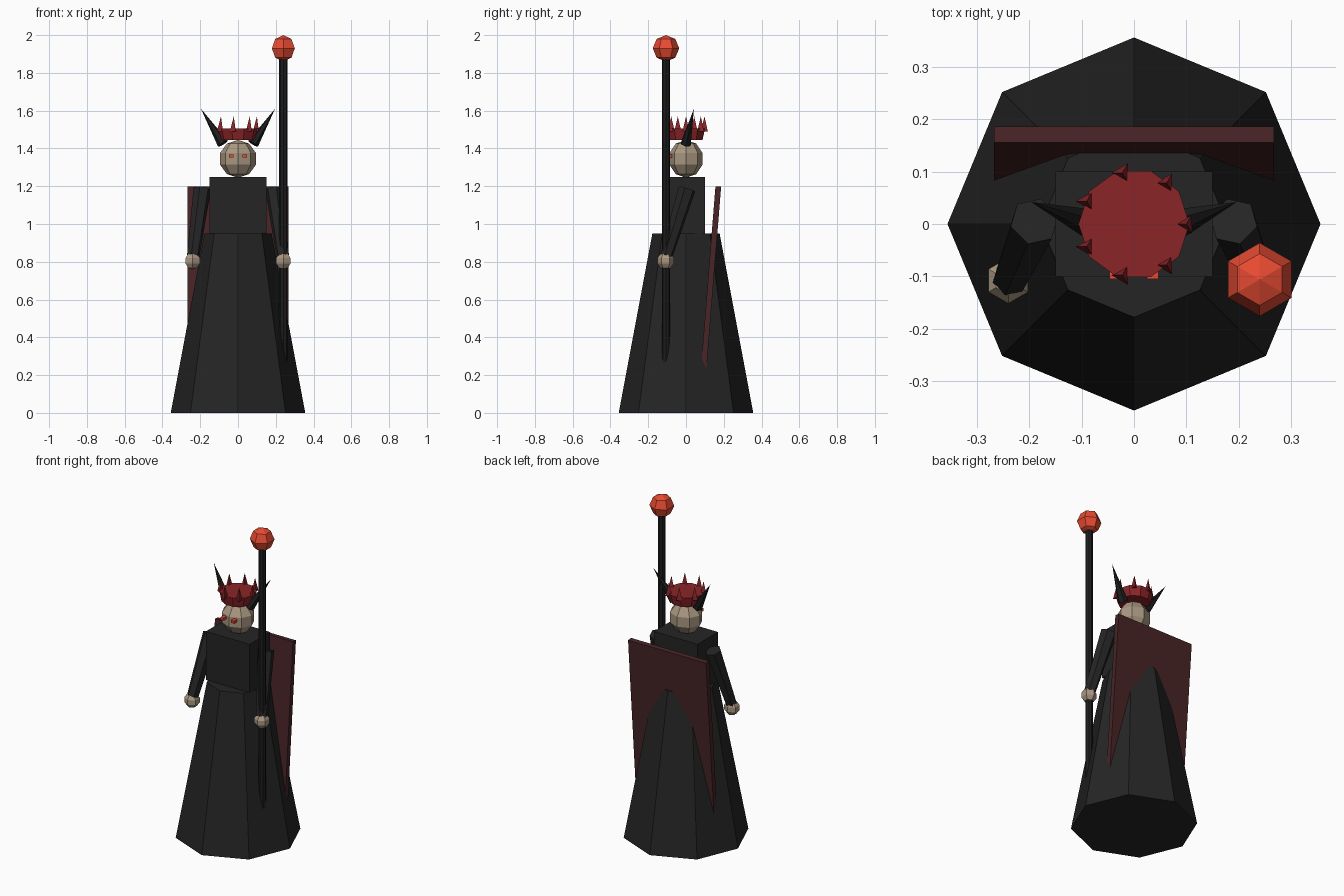
import bpy, bmesh, math
from mathutils import Vector, Matrix

if "Cube" in bpy.data.objects:
    bpy.data.objects.remove(bpy.data.objects["Cube"])


def material(name, r, g, b):
    m = bpy.data.materials.new(name)
    m.diffuse_color = (r, g, b, 1)
    m.use_nodes = True
    m.node_tree.nodes["Principled BSDF"].inputs["Base Color"].default_value = m.diffuse_color
    return m


black = material("black cloth", 0.018, 0.018, 0.018)
ebony = material("ebony", 0.012, 0.012, 0.013)
bone = material("bone", 0.40, 0.31, 0.22)
crimson = material("crimson", 0.26, 0.018, 0.021)
maroon = material("maroon cloth", 0.065, 0.018, 0.020)
ember = material("ember red", 0.80, 0.069, 0.032)


def finish(bm, name, mat):
    bmesh.ops.recalc_face_normals(bm, faces=bm.faces)
    me = bpy.data.meshes.new(name)
    bm.to_mesh(me)
    bm.free()
    me.materials.append(mat)
    ob = bpy.data.objects.new(name, me)
    bpy.context.collection.objects.link(ob)
    return ob


def add_cone(bm, a, b, r1, r2, sides):
    a, b = Vector(a), Vector(b)
    d = b - a
    rot = Vector((0, 0, 1)).rotation_difference(d).to_matrix().to_4x4()
    bmesh.ops.create_cone(bm, cap_ends=True, segments=sides, radius1=r1, radius2=r2,
                          depth=d.length, matrix=Matrix.Translation((a + b) / 2) @ rot @ Matrix.Rotation(math.pi / 2, 4, 'Z'))


def cone(name, mat, a, b, r1, r2, sides):
    bm = bmesh.new()
    add_cone(bm, a, b, r1, r2, sides)
    return finish(bm, name, mat)


def ball(name, mat, c, r, seg, rings, scale_y=1):
    bm = bmesh.new()
    bmesh.ops.create_uvsphere(bm, u_segments=seg, v_segments=rings, radius=r,
                              matrix=Matrix.Translation(c) @ Matrix.Diagonal((1, scale_y, 1, 1)))
    return finish(bm, name, mat)


def box(name, mat, c, size, tilt=0):
    bm = bmesh.new()
    bmesh.ops.create_cube(bm, size=1, matrix=Matrix.Translation(c)
                          @ Matrix.Rotation(tilt, 4, 'X') @ Matrix.Diagonal((*size, 1)))
    return finish(bm, name, mat)


# Robe, torso and the tilted cape that sinks into the robe
cone("robe", black, (0, 0, 0), (0, 0, 0.95), 0.356, 0.178, 8)
box("torso", black, (0, 0, 1.10), (0.30, 0.20, 0.30))
box("cape", maroon, (0, 0.131, 0.70), (0.535, 0.03, 1.0), -0.08)

# Head
ball("head", bone, (0, 0, 1.345), 0.10, 8, 5, 0.92)

# Crown band with seven points
cone("crown", crimson, (0, 0, 1.445), (0, 0, 1.505), 0.092, 0.106, 10)
bm = bmesh.new()
for i in range(7):
    t = i * 2 * math.pi / 7
    x, y = 0.1 * math.cos(t), 0.1 * math.sin(t)
    add_cone(bm, (x, y, 1.49), (x, y, 1.57), 0.021, 0, 3)
finish(bm, "crown_points", crimson)

# Paired parts
for side, s in (("left", -1), ("right", 1)):
    box("eye_" + side, ember, (s * 0.036, -0.09, 1.36), (0.022, 0.03, 0.016))
    cone("horn_" + side, ebony, (s * 0.08, 0, 1.425), (s * 0.196, 0.042, 1.61), 0.03, 0, 6)
    cone("sleeve_" + side, black, (s * 0.19, 0.005, 1.185), (s * 0.237, -0.105, 0.83), 0.047, 0.034, 6)
    ball("hand_" + side, bone, (s * 0.24, -0.108, 0.805), 0.046, 6, 5)

# Staff and glowing orb
cone("staff", ebony, (0.24, -0.106, 0.05), (0.24, -0.106, 1.88), 0.022, 0.022, 8)
ball("staff_orb", ember, (0.24, -0.106, 1.93), 0.07, 6, 4)
